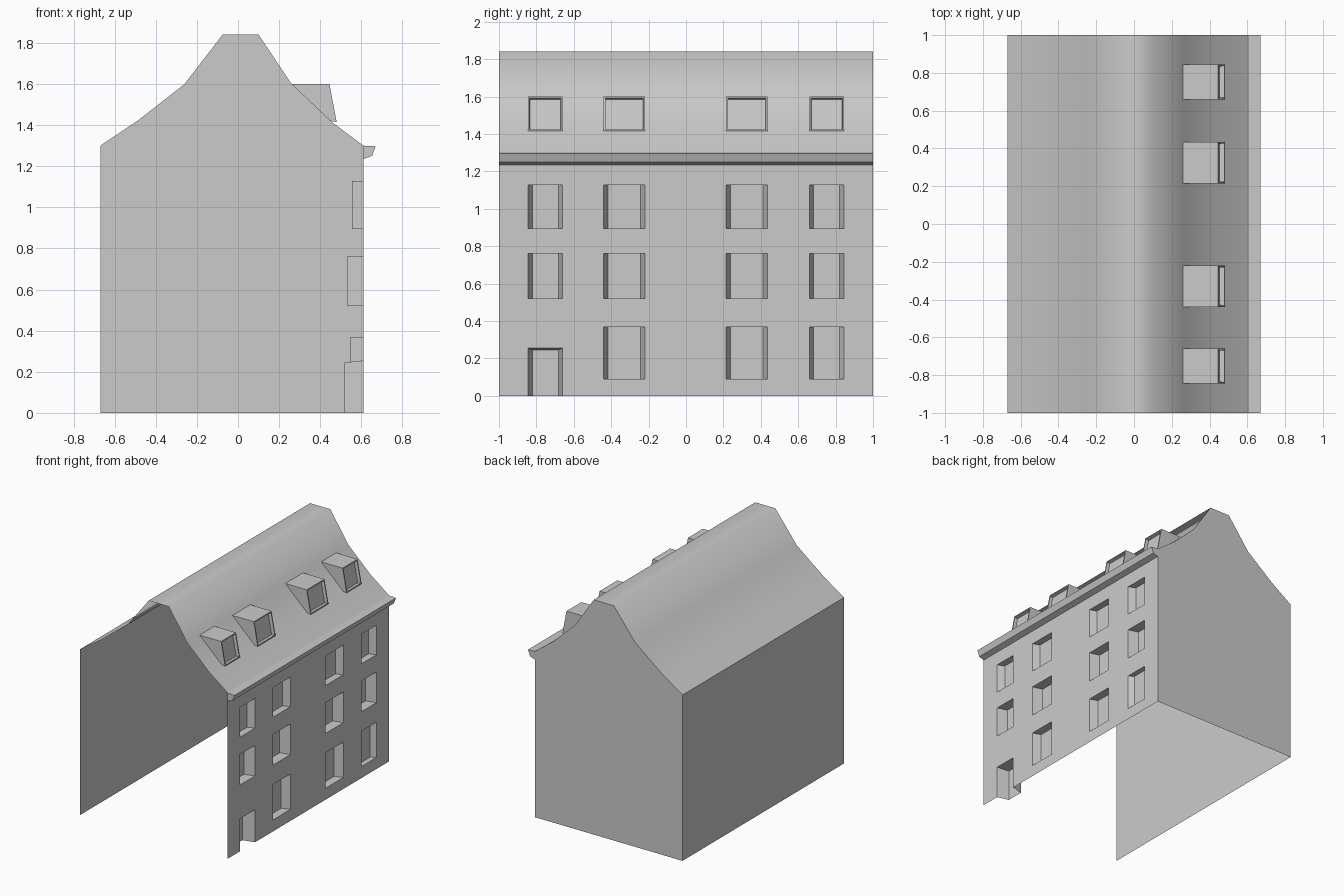
import bpy, bmesh

if "Cube" in bpy.data.objects:
    bpy.data.objects.remove(bpy.data.objects["Cube"])

ROOF = [(-.67, 1.3), (-.49, 1.42), (-.26, 1.6), (-.075, 1.84),
        (.1, 1.84), (.26, 1.6), (.45, 1.42), (.61, 1.3)]
COLS = [(-.845, -.66), (-.44, -.22), (.215, .435), (.66, .845)]
WALL_X = .61


def add(name, bm, smooth=False):
    me = bpy.data.meshes.new(name)
    bm.to_mesh(me)
    bm.free()
    for p in me.polygons:
        p.use_smooth = smooth
    ob = bpy.data.objects.new(name, me)
    bpy.context.collection.objects.link(ob)
    return ob


def strip(name, pts, y0=-1, y1=1, smooth=False, caps=False):
    """Sweep an xz profile along y."""
    bm = bmesh.new()
    a = [bm.verts.new((x, y0, z)) for x, z in pts]
    b = [bm.verts.new((x, y1, z)) for x, z in pts]
    for i in range(len(pts) - 1):
        bm.faces.new((a[i], a[i + 1], b[i + 1], b[i]))
    if caps:
        bm.faces.new(a[::-1])
        bm.faces.new(b)
    return add(name, bm, smooth)


# Roof, rear long wall, cornice
strip("roof", ROOF, smooth=True)
strip("plain_side_wall", [(-.67, 0), ROOF[0]])
strip("cornice", [(.61, 1.3), (.67, 1.297), (.652, 1.25), (.61, 1.235)], caps=True)

# Gable at the back end only; the front end is open
bm = bmesh.new()
bm.faces.new([bm.verts.new((x, 1, z)) for x, z in [(-.67, 0)] + ROOF + [(WALL_X, 0)]])
add("gable_wall", bm)

# Openings: y0, y1, z0, z1, back x, head drop
openings = []
for i, (y0, y1) in enumerate(COLS):
    openings.append((y0, y1, .895, 1.127, .555, 0))
    openings.append((y0, y1, .52, .76, .53, 0))
    if i == 0:
        openings.append((y0, y1, 0, .255, .517, .01))
    else:
        openings.append((y0, y1, .09, .367, .57 if i == 3 else .545, 0))

# Street wall as a shared grid with splayed recesses
ys = sorted({-1, 1} | {v for o in openings for v in o[:2]})
zs = sorted({0, 1.3} | {v for o in openings for v in o[2:4]})
bm = bmesh.new()
g = [[bm.verts.new((WALL_X, y, z)) for z in zs] for y in ys]
for i in range(len(ys) - 1):
    for j in range(len(zs) - 1):
        bm.faces.new((g[i][j], g[i + 1][j], g[i + 1][j + 1], g[i][j + 1]))
for y0, y1, z0, z1, bx, drop in openings:
    inside = []
    for f in bm.faces:
        c = f.calc_center_median()
        if abs(c.x - WALL_X) < 1e-4 and y0 < c.y < y1 and z0 < c.z < z1:
            inside.append(f)
    mid, k = (y0 + y1) / 2, 1 - .046 / (y1 - y0)
    inner = {}
    for v in {v for f in inside for v in f.verts}:
        z = v.co.z - (drop if v.co.z > z1 - 1e-4 else 0)
        inner[v] = bm.verts.new((bx, mid + (v.co.y - mid) * k, z))
    for f in inside:
        bm.faces.new([inner[v] for v in f.verts])
        for l in f.loops:
            a, b = l.vert, l.link_loop_next.vert
            rim = sum(h in inside for h in l.edge.link_faces) == 1
            if rim and max(a.co.z, b.co.z) > 1e-4:
                bm.faces.new((a, b, inner[b], inner[a]))
    bmesh.ops.delete(bm, geom=inside, context='FACES')
bmesh.ops.dissolve_limit(bm, angle_limit=.01, verts=bm.verts[:], edges=bm.edges[:])
add("street_wall", bm)

# Dormers with recessed panes
SIDE = [(.26, 1.6), (.445, 1.6), (.48, 1.415), (.45, 1.42)]
for n, (y0, y1) in enumerate(COLS):
    bm = bmesh.new()
    a = [bm.verts.new((x, y0, z)) for x, z in SIDE]
    b = [bm.verts.new((x, y1, z)) for x, z in SIDE]
    faces = [bm.faces.new((a[i], a[i + 1], b[i + 1], b[i])) for i in range(3)]
    bm.faces.new(a[::-1])
    bm.faces.new(b)
    bm.normal_update()
    bmesh.ops.inset_region(bm, faces=[faces[1]], thickness=.012)
    bmesh.ops.inset_region(bm, faces=[faces[1]], thickness=.003, depth=-.025)
    add(f"dormer_{n + 1}", bm)
